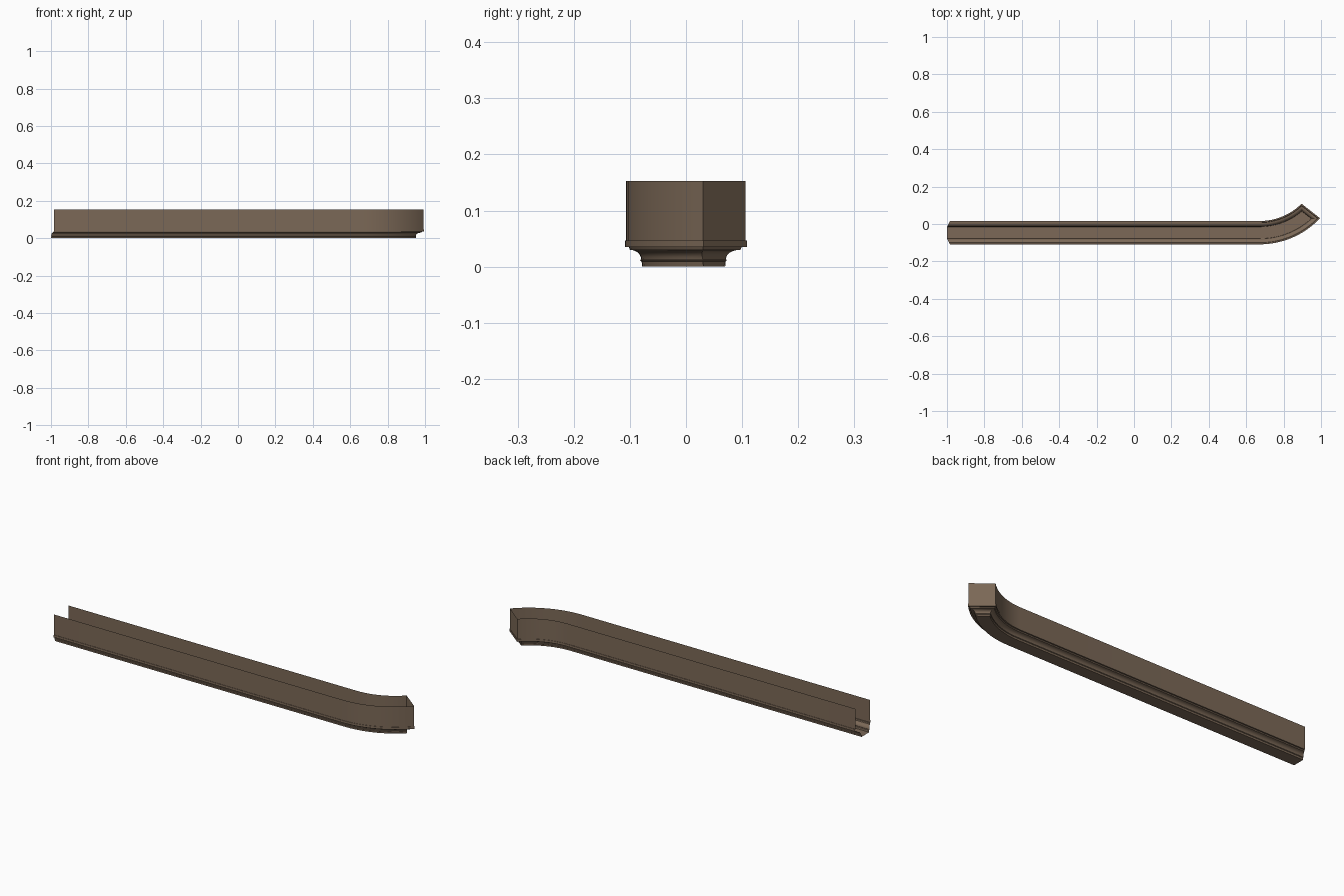
import bpy, math
from mathutils import Vector

if "Cube" in bpy.data.objects:
    bpy.data.objects.remove(bpy.data.objects["Cube"])

mat = bpy.data.materials.new("brown")
mat.diffuse_color = (0.20, 0.14, 0.095, 1)
mat.use_nodes = True
mat.node_tree.nodes["Principled BSDF"].inputs["Base Color"].default_value = mat.diffuse_color

SEG = 12
X0, YC = 0.672, 0.333          # centre of the bend
R_IN, R_OUT = 0.319, 0.440


def side(radius, end_deg):
    """One wall line in plan: straight run, then the bend."""
    pts = [Vector((-0.985, YC - radius))]
    for i in range(SEG + 1):
        a = math.radians(end_deg) * i / SEG
        pts.append(Vector((X0 + radius * math.sin(a), YC - radius * math.cos(a))))
    return pts


# plan outline: back wall, round the closed end, return along the front wall
path = side(R_IN, 44.6) + side(R_OUT, 46.6)[::-1]
N = len(path)


def offset(d):
    """Mitred offset of the outline, positive is outward."""
    out = []
    for i, p in enumerate(path):
        normals = []
        for a, b in ((i - 1, i), (i, i + 1)):
            if a >= 0 and b < N:
                t = (path[b] - path[a]).normalized()
                normals.append(Vector((-t.y, t.x)))
        n = sum(normals, Vector((0, 0))).normalized()
        q = p + n * (d / n.dot(normals[0]))
        if i in (0, N - 1):
            q.x = -0.985 + 0.5 * d      # slanted cut at the open end
        out.append(q)
    return out


def sweep(name, profile, floor=False):
    verts, faces = [], []
    for d, z in profile:
        verts += [(q.x, q.y, z) for q in offset(d)]
    for k in range(len(profile) - 1):
        for i in range(N - 1):
            a = k * N + i
            faces.append((a + 1, a, a + N, a + N + 1))
    if floor:
        for i in range(N // 2 - 1):
            faces.append((i, i + 1, N - 2 - i, N - 1 - i))
    me = bpy.data.meshes.new(name)
    me.from_pydata(verts, [], faces)
    me.materials.append(mat)
    ob = bpy.data.objects.new(name, me)
    bpy.context.collection.objects.link(ob)
    bpy.context.view_layer.objects.active = ob
    ob.select_set(True)
    bpy.ops.object.shade_smooth_by_angle(angle=math.radians(25))
    ob.select_set(False)


# thin upright walls
sweep("channel_wall", [(0, 0.047), (0, 0.153)])

# base moulding: foot, bead, cove and lip, with a flat floor
cove = [(-0.007 - 0.020 * math.cos(a), 0.013 + 0.017 * math.sin(a))
        for a in (math.radians(15 * i) for i in range(7))]
sweep("base_moulding",
      [(-0.029, 0), (-0.028, 0.009), (-0.025, 0.011), (-0.027, 0.013)] + cove[1:] +
      [(-0.005, 0.035), (0.002, 0.035), (0.002, 0.047), (0, 0.047)], floor=True)
